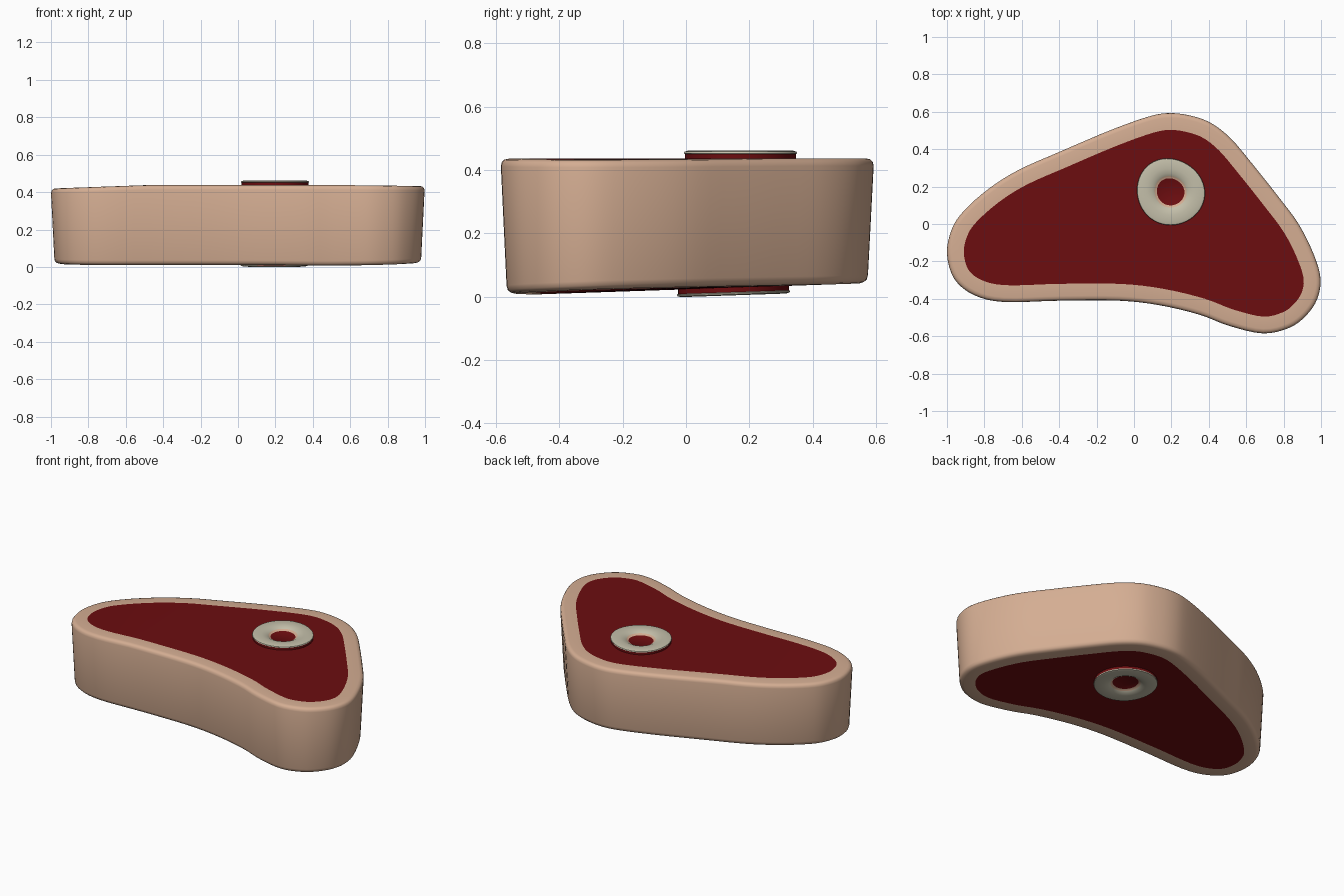
import bpy, bmesh, math
from mathutils import Vector

if "Cube" in bpy.data.objects:
    bpy.data.objects.remove(bpy.data.objects["Cube"])


def material(name, rgb):
    m = bpy.data.materials.new(name)
    m.diffuse_color = (*rgb, 1)
    m.use_nodes = True
    m.node_tree.nodes["Principled BSDF"].inputs["Base Color"].default_value = m.diffuse_color
    return m


fat = material("tan fat", (0.66, 0.42, 0.29))
meat = material("deep red meat", (0.15, 0.004, 0.005))
bone = material("cream bone", (0.55, 0.52, 0.40))

# Outer steak outline, clockwise seen from above
OUTLINE = [(-1, -.16), (-.975, -.03), (-.91, .07), (-.775, .19), (-.615, .29),
           (-.4, .385), (-.13, .50), (.08, .575), (.2, .593), (.32, .575),
           (.42, .535), (.52, .455), (.63, .325), (.765, .155), (.88, 0),
           (.96, -.16), (.997, -.29), (.98, -.40), (.92, -.49), (.83, -.555),
           (.69, -.585), (.51, -.545), (.35, -.485), (.14, -.435), (-.08, -.41),
           (-.4, -.41), (-.695, -.417), (-.855, -.38), (-.96, -.295)]


def smooth_loop(pts, steps=4):
    p = [Vector(q) for q in pts]
    n, out = len(p), []
    for i in range(n):
        a, b, c, d = p[i - 1], p[i], p[(i + 1) % n], p[(i + 2) % n]
        for k in range(steps):
            t = k / steps
            out.append(0.5 * (2 * b + (c - a) * t + (2 * a - 5 * b + 4 * c - d) * t * t
                              + (3 * b - a - 3 * c + d) * t ** 3))
    return out


def inset(loop, dist):
    n, out = len(loop), []
    for i in range(n):
        t = (loop[(i + 3) % n] - loop[i - 3]).normalized()
        out.append(loop[i] + Vector((t.y, -t.x)) * dist)
    return out


def top_z(x, y):
    return 0.437 - 0.036 * max(0, -0.5 - x) - 0.012 * max(0, x - 0.6)


def bottom_z(x, y):
    return 0.006 + 0.034 * (y + 0.5) + 0.02 * max(0, x - 0.45)


def finish(bm, name, mats):
    bmesh.ops.recalc_face_normals(bm, faces=bm.faces[:])
    me = bpy.data.meshes.new(name)
    bm.to_mesh(me)
    bm.free()
    for m in mats:
        me.materials.append(m)
    ob = bpy.data.objects.new(name, me)
    bpy.context.collection.objects.link(ob)
    bpy.context.view_layer.objects.active = ob
    ob.select_set(True)
    bpy.ops.object.shade_smooth_by_angle(angle=math.radians(40))
    ob.select_set(False)
    return ob


def bridge(bm, a, b, mat):
    n = len(a)
    for i in range(n):
        f = bm.faces.new((a[i], a[(i + 1) % n], b[(i + 1) % n], b[i]))
        f.material_index = mat


# Steak slab: fat rim and tapered side wall, red meat on both cut faces
base = smooth_loop(OUTLINE)
profile = [(0.11, bottom_z, 0), (0.045, bottom_z, 0), (0.031, bottom_z, 0.004),
           (0.022, bottom_z, 0.012), (0.018, bottom_z, 0.026),
           (0.0, top_z, -0.024), (0.003, top_z, -0.011), (0.011, top_z, -0.003),
           (0.025, top_z, 0), (0.09, top_z, 0)]
bm = bmesh.new()
rings = [[bm.verts.new((p.x, p.y, zf(p.x, p.y) + dz)) for p in inset(base, d)]
         for d, zf, dz in profile]
for a, b in zip(rings, rings[1:]):
    bridge(bm, a, b, 0)
caps = [bm.faces.new(rings[0]), bm.faces.new(rings[-1])]
for f in caps:
    f.material_index = 1
bmesh.ops.triangulate(bm, faces=caps)
finish(bm, "steak_slab", [fat, meat])


# Bone rings: red edge, cream face, tan inner lip, red marrow
def bone_ring(name, cx, cy, surface, sign):
    prof = [(0.177, -0.008), (0.177, 0.014), (0.180, 0.016), (0.178, 0.021),
            (0.168, 0.024), (0.125, 0.024), (0.100, 0.020), (0.085, 0.012),
            (0.073, 0.004)]
    mats = [1, 0, 0, 0, 0, 0, 0, 2]
    bm = bmesh.new()
    n, loops = 48, []
    for r, h in prof:
        loop = []
        for i in range(n):
            a = 2 * math.pi * i / n
            k = r * (1 + 0.025 * math.cos(2 * (a + 0.6)) + 0.015 * math.cos(3 * a))
            x, y = cx + k * math.cos(a), cy + k * math.sin(a)
            loop.append(bm.verts.new((x, y, surface(x, y) + sign * h)))
        loops.append(loop)
    for a, b, m in zip(loops, loops[1:], mats):
        bridge(bm, a, b, m)
    bm.faces.new(loops[-1]).material_index = 1
    finish(bm, name, [bone, meat, fat])


bone_ring("top_bone_ring", 0.195, 0.172, top_z, 1)
bone_ring("bottom_bone_ring", 0.19, 0.15, bottom_z, -1)
